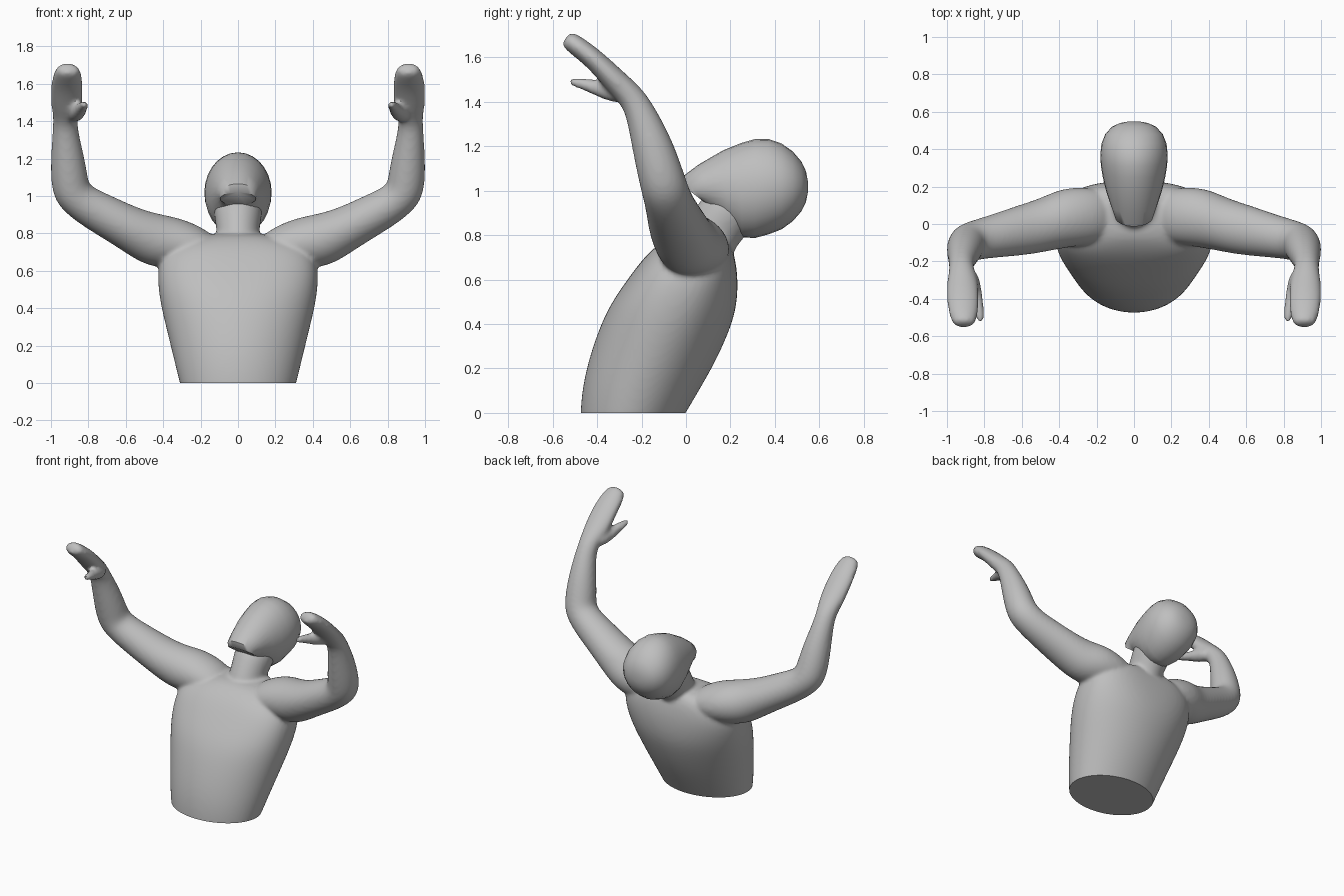
import bpy
import bmesh
from math import cos, sin, pi, copysign
from mathutils import Vector

cube = bpy.data.objects.get("Cube")
if cube:
    bpy.data.objects.remove(cube, do_unlink=True)

SIDES = 28

clay = bpy.data.materials.new("grey_clay")
clay.use_nodes = True
grey = (0.52, 0.52, 0.52, 1)
clay.diffuse_color = grey
clay.node_tree.nodes["Principled BSDF"].inputs["Base Color"].default_value = grey


def power(value, exponent):
    return copysign(abs(value) ** exponent, value)


def loft(bm, rings):
    """Closed skin through rings given as (centre, u, v, exponent); 1 is an ellipse."""
    loops = []
    angles = [2 * pi * i / SIDES for i in range(SIDES)]
    for c, u, v, e in rings:
        loops.append([bm.verts.new(c + u * power(cos(a), e) + v * power(sin(a), e))
                      for a in angles])
    faces = [bm.faces.new(loops[0]), bm.faces.new(loops[-1])]
    for a, b in zip(loops, loops[1:]):
        for i in range(SIDES):
            j = (i + 1) % SIDES
            faces.append(bm.faces.new((a[i], a[j], b[j], b[i])))
    bmesh.ops.recalc_face_normals(bm, faces=faces)


def limb(bm, points, ref, side):
    """Loft along a path of (x, y, z, cross radius, radius towards ref)."""
    centres = [Vector((p[0] * side, p[1], p[2])) for p in points]
    rings = []
    for i, p in enumerate(points):
        t = (centres[min(i + 1, len(points) - 1)] - centres[max(i - 1, 0)]).normalized()
        v = (ref - t * ref.dot(t)).normalized()
        rings.append((centres[i], t.cross(v) * p[3], v * p[4], 1))
    loft(bm, rings)


def add_object(name, bm):
    mesh = bpy.data.meshes.new(name)
    bm.to_mesh(mesh)
    bm.free()
    obj = bpy.data.objects.new(name, mesh)
    bpy.context.collection.objects.link(obj)
    return obj


def finish(obj, degrees):
    obj.data.materials.clear()
    obj.data.materials.append(clay)
    bpy.ops.object.select_all(action="DESELECT")
    obj.select_set(True)
    bpy.context.view_layer.objects.active = obj
    bpy.ops.object.shade_smooth_by_angle(angle=degrees * pi / 180)


body = bmesh.new()

# Torso, squarer towards the shoulders: height, half width, front, back, exponent
torso = [
    (-0.12, 0.28, -0.475, -0.07, 1), (0, 0.314, -0.478, 0, 1),
    (0.12, 0.343, -0.467, 0.072, 1), (0.25, 0.375, -0.437, 0.145, 1),
    (0.4, 0.412, -0.385, 0.21, 0.95), (0.5, 0.428, -0.335, 0.232, 0.88),
    (0.6, 0.432, -0.265, 0.235, 0.8), (0.68, 0.41, -0.205, 0.225, 0.73),
    (0.74, 0.36, -0.15, 0.21, 0.72), (0.785, 0.23, -0.085, 0.185, 0.8),
    (0.8, 0.1, -0.03, 0.15, 1),
]
loft(body, [(Vector((0, (f + b) / 2, z)), Vector((w, 0, 0)), Vector((0, (b - f) / 2, 0)), e)
            for z, w, f, b, e in torso])

# Neck leaning back into the skull: depth, height, half width, half depth
neck = [(0.06, 0.68, 0.13, 0.12), (0.1, 0.78, 0.11, 0.115), (0.15, 0.85, 0.12, 0.122),
        (0.2, 0.92, 0.132, 0.128), (0.25, 0.98, 0.12, 0.11)]
loft(body, [(Vector((0, y, z)), Vector((w, 0, 0)), Vector((0, d, -0.4 * d)), 1)
            for y, z, w, d in neck])

# Arms run from the collar through the elbow to the fingertips
arm = [
    (0.11, 0.045, 0.7, 0.07, 0.12), (0.24, 0.045, 0.727, 0.123, 0.155),
    (0.36, 0.035, 0.75, 0.14, 0.16), (0.46, 0, 0.766, 0.143, 0.143),
    (0.58, -0.03, 0.825, 0.119, 0.137), (0.72, -0.06, 0.9, 0.11, 0.119),
    (0.82, -0.08, 0.955, 0.102, 0.108), (0.89, -0.098, 1.015, 0.105, 0.105),
    (0.903, -0.122, 1.1, 0.1, 0.101), (0.913, -0.157, 1.22, 0.087, 0.09),
    (0.923, -0.2, 1.34, 0.069, 0.07), (0.923, -0.24, 1.42, 0.064, 0.06),
    (0.916, -0.31, 1.485, 0.085, 0.056), (0.915, -0.4, 1.58, 0.087, 0.048),
    (0.912, -0.47, 1.636, 0.08, 0.046), (0.91, -0.52, 1.672, 0.066, 0.043),
    (0.91, -0.543, 1.688, 0.045, 0.033),
]
thumb = [(0.885, -0.25, 1.43, 0.05, 0.045), (0.86, -0.35, 1.447, 0.045, 0.045),
         (0.835, -0.43, 1.472, 0.032, 0.03), (0.822, -0.5, 1.488, 0.022, 0.021),
         (0.82, -0.53, 1.492, 0.013, 0.013)]
for side in (1, -1):
    limb(body, arm, Vector((0, 1, 0)), side)
    limb(body, thumb, Vector((0, 0, 1)), side)

# Fuse the torso, neck and arms into one soft skin
body_obj = add_object("torso_neck_and_arms", body)
body_obj.modifiers.new("round", "SUBSURF").levels = 2
remesh = body_obj.modifiers.new("fuse", "REMESH")
remesh.mode = "VOXEL"
remesh.voxel_size = 0.012
soften = body_obj.modifiers.new("soften", "SMOOTH")
soften.factor = 0.5
soften.iterations = 8
depsgraph = bpy.context.evaluated_depsgraph_get()
fused = bpy.data.meshes.new_from_object(body_obj.evaluated_get(depsgraph))
body_obj.modifiers.clear()

# Flat cut at the waist
bm = bmesh.new()
bm.from_mesh(fused)
bmesh.ops.bisect_plane(bm, geom=bm.verts[:] + bm.edges[:] + bm.faces[:],
                       plane_co=(0, 0, 0), plane_no=(0, 0, 1), clear_inner=True)
bmesh.ops.holes_fill(bm, edges=[e for e in bm.edges if e.is_boundary], sides=0)
bmesh.ops.recalc_face_normals(bm, faces=bm.faces[:])
bm.to_mesh(fused)
bm.free()
body_obj.data = fused
finish(body_obj, 40)

# Head tilted back, lofted from the flat jaw underside to the crown:
# depth, bottom, top, half width, forward lean
head = [
    (0.035, 0.95, 1.02, 0.095, 0.045), (0.035, 0.945, 1.065, 0.1, 0.048),
    (0.09, 0.9, 1.12, 0.12, 0.03), (0.18, 0.83, 1.183, 0.15, 0.01),
    (0.25, 0.79, 1.215, 0.167, 0), (0.31, 0.787, 1.232, 0.177, 0),
    (0.37, 0.803, 1.233, 0.18, 0), (0.43, 0.826, 1.212, 0.174, 0),
    (0.48, 0.862, 1.177, 0.154, 0), (0.52, 0.908, 1.13, 0.118, 0),
    (0.54, 0.95, 1.087, 0.075, 0), (0.548, 0.99, 1.045, 0.03, 0),
]
bm = bmesh.new()
loft(bm, [(Vector((0, y, (lo + hi) / 2)), Vector((w, 0, 0)),
           Vector((0, -lean, (hi - lo) / 2)), 1) for y, lo, hi, w, lean in head])
finish(add_object("head", bm), 50)
